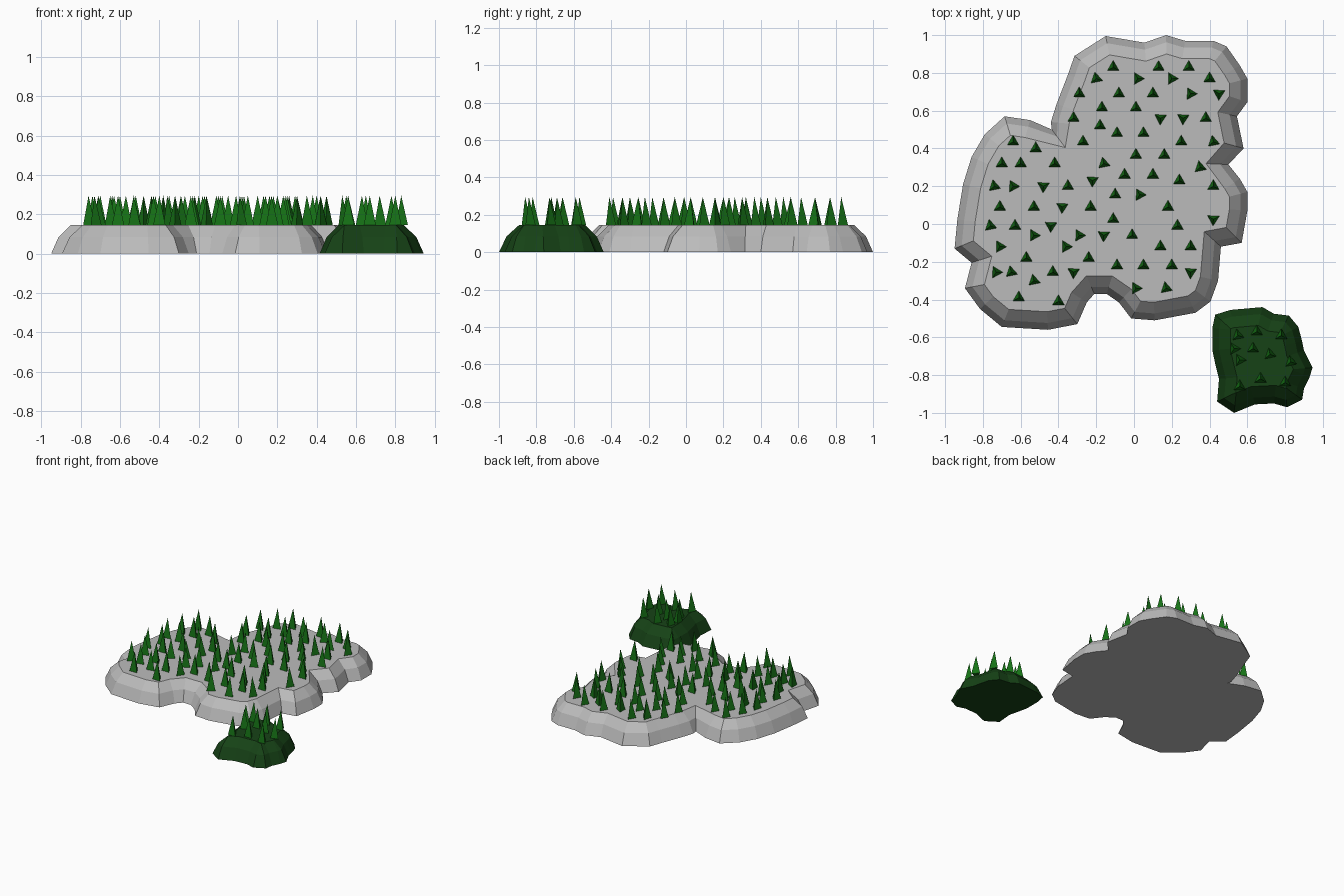
import bpy, bmesh, math, random
from mathutils import Vector, Matrix

if "Cube" in bpy.data.objects:
    bpy.data.objects.remove(bpy.data.objects["Cube"])

random.seed(4)
TOP = 0.145


def material(name, rgb):
    m = bpy.data.materials.new(name)
    m.diffuse_color = (*rgb, 1)
    m.use_nodes = True
    m.node_tree.nodes["Principled BSDF"].inputs["Base Color"].default_value = m.diffuse_color
    return m


ROCK = material("grey rock", (0.50, 0.50, 0.50))
MOSS = material("dark forest ground", (0.008, 0.055, 0.008))
LEAF = material("tree green", (0.008, 0.17, 0.008))


def finish(bm, name, mat):
    bmesh.ops.recalc_face_normals(bm, faces=bm.faces)
    me = bpy.data.meshes.new(name)
    bm.to_mesh(me)
    bm.free()
    me.materials.append(mat)
    ob = bpy.data.objects.new(name, me)
    bpy.context.collection.objects.link(ob)
    return ob


def inset(points, d):
    """Move a clockwise outline inwards by d, with limited mitres."""
    out = []
    for i, p in enumerate(points):
        a = (p - points[i - 1]).normalized()
        b = (points[(i + 1) % len(points)] - p).normalized()
        na, nb = Vector((a.y, -a.x)), Vector((b.y, -b.x))
        n = (na + nb).normalized()
        out.append(p + n * min(d / max(n.dot(na), 0.1), d * 1.25))
    return out


def plateau(name, outline, mat):
    """Flat-topped mound: three rings stepping inwards."""
    pts = [Vector(p) for p in outline]
    bm = bmesh.new()
    rings = []
    for d, z in ((0, 0), (0.036, 0.085), (0.095, TOP)):
        rings.append([bm.verts.new((p.x, p.y, z)) for p in inset(pts, d)])
    n = len(pts)
    for lo, hi in zip(rings, rings[1:]):
        for i in range(n):
            j = (i + 1) % n
            bm.faces.new((lo[i], lo[j], hi[j], hi[i]))
    bm.faces.new(rings[0])
    bm.faces.new(rings[-1])
    return finish(bm, name, mat)


def grove(name, spots):
    """Three-sided cone trees; most point to the back, some are turned."""
    bm = bmesh.new()
    for x, y in spots:
        turn = random.choice((0, 0, 0, 0.5, 1.0, 0.2)) + math.pi / 2
        ring = [bm.verts.new((x + 0.036 * math.cos(turn + k * math.tau / 3),
                              y + 0.036 * math.sin(turn + k * math.tau / 3), TOP))
                for k in range(3)]
        tip = bm.verts.new((x, y, 0.295))
        bm.faces.new(ring)
        for k in range(3):
            bm.faces.new((ring[k], ring[(k + 1) % 3], tip))
    return finish(bm, name, LEAF)


# Large rock plateau, outline clockwise from the back
plateau("rock_plateau", [
    (-.15, .995), (.055, .96), (.17, 1), (.27, .97), (.42, .97), (.49, .94),
    (.56, .84), (.6, .77), (.6, .645), (.545, .57), (.58, .4), (.5, .315),
    (.56, .24), (.6, .17), (.6, .07), (.57, -.1), (.46, -.12), (.445, -.3),
    (.405, -.41), (.325, -.47), (.11, -.51), (-.015, -.5), (-.08, -.415),
    (-.145, -.37), (-.21, -.37), (-.25, -.415), (-.3, -.53), (-.455, -.56),
    (-.7, -.545), (-.815, -.45), (-.895, -.34), (-.86, -.205), (-.95, -.13),
    (-.935, .025), (-.905, .21), (-.86, .355), (-.79, .475), (-.685, .57),
    (-.55, .55), (-.435, .5), (-.44, .54), (-.41, .635), (-.35, .79),
    (-.315, .89)], ROCK)

# Small forest mound at the front right
plateau("forest_mound", [
    (.43, -.48), (.51, -.455), (.68, -.44), (.74, -.475), (.82, -.485),
    (.87, -.545), (.89, -.62), (.9, -.67), (.945, -.76), (.93, -.81),
    (.9, -.87), (.89, -.93), (.81, -.97), (.74, -.95), (.64, -.955),
    (.53, -1), (.44, -.94), (.45, -.82), (.43, -.74), (.415, -.67),
    (.415, -.55)], MOSS)

# Trees on the plateau, in rows of equal y
rows = [
    (.83, (-.11, .13, .29)), (.77, (-.2, .02, .2, .4)),
    (.69, (-.29, -.08, .1, .3, .45)), (.615, (-.17, .01)),
    (.56, (-.32, .14, .26, .38)), (.52, (-.18,)), (.48, (-.09, .05)),
    (.435, (-.64, -.27, .25, .42)), (.4, (-.52,)), (.365, (.01, .16)),
    (.32, (-.7, -.6, -.42, -.16)), (.3, (.35,)), (.26, (-.05, .1)),
    (.23, (-.22, .24)), (.2, (-.74, -.64, -.48, -.35, .42)),
    (.155, (-.1, .03)), (.09, (-.71, -.53, -.38, -.23, .18)),
    (.025, (-.11, .42)), (-.01, (-.76, -.63, -.44, .23)),
    (-.06, (-.53, -.29, -.16, -.01)), (-.12, (-.71, -.36, .14, .3)),
    (-.18, (-.57, -.24)), (-.22, (-.09, .05, .2)),
    (-.255, (-.73, -.65, -.43, -.32, .3)), (-.3, (-.53,)),
    (-.34, (.01, .17)), (-.39, (-.61,)), (-.41, (-.4,))]
grove("plateau_trees", [(x, y) for y, xs in rows for x in xs])

# Trees on the small mound
grove("mound_trees", [
    (.55, -.59), (.65, -.57), (.78, -.59), (.53, -.66), (.63, -.66),
    (.72, -.69), (.83, -.73), (.56, -.72), (.67, -.82), (.56, -.86),
    (.8, -.84)])
